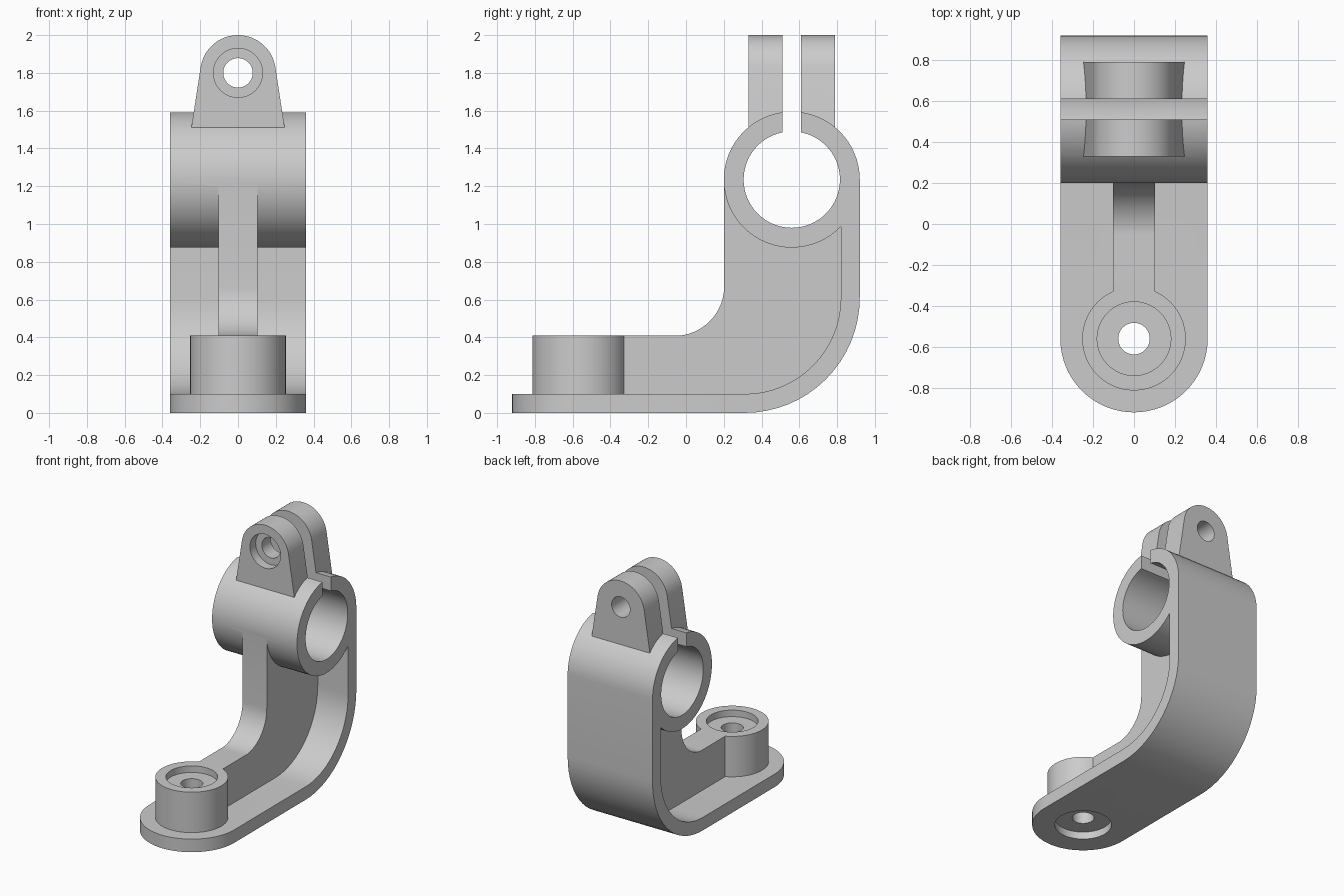
import bpy, bmesh
from math import cos, sin, radians, atan2, degrees, sqrt

if "Cube" in bpy.data.objects:
    bpy.data.objects.remove(bpy.data.objects["Cube"])


def arc(cu, cv, r, a0, a1, full=64):
    """Points of an arc, angles in degrees."""
    n = max(2, round(abs(a1 - a0) / 360 * full))
    return [(cu + r * cos(radians(a0 + (a1 - a0) * i / n)),
             cv + r * sin(radians(a0 + (a1 - a0) * i / n))) for i in range(n + 1)]


def prism(name, pts, axis, lo, hi):
    """Extrude a 2D outline along an axis; outline is (y,z), (x,z) or (x,y)."""
    place = {'X': lambda u, v, w: (w, u, v),
             'Y': lambda u, v, w: (u, w, v),
             'Z': lambda u, v, w: (u, v, w)}[axis]
    bm = bmesh.new()
    a = [bm.verts.new(place(u, v, lo)) for u, v in pts]
    b = [bm.verts.new(place(u, v, hi)) for u, v in pts]
    bm.faces.new(a)
    bm.faces.new(b[::-1])
    for i in range(len(pts)):
        j = (i + 1) % len(pts)
        bm.faces.new((a[i], b[i], b[j], a[j]))
    bmesh.ops.recalc_face_normals(bm, faces=bm.faces)
    me = bpy.data.meshes.new(name)
    bm.to_mesh(me)
    bm.free()
    ob = bpy.data.objects.new(name, me)
    bpy.context.collection.objects.link(ob)
    return ob


def cylinder(name, cu, cv, r, axis, lo, hi):
    return prism(name, arc(cu, cv, r, 0, 360)[:-1], axis, lo, hi)


def combine(target, tool, operation):
    tool.hide_render = True
    mod = target.modifiers.new(tool.name, 'BOOLEAN')
    mod.object, mod.operation, mod.solver = tool, operation, 'EXACT'
    bpy.context.view_layer.objects.active = target
    bpy.ops.object.modifier_apply(modifier=mod.name)
    bpy.data.objects.remove(tool)


W = 0.36                    # half width, also the clamp ring radius
RY, RZ = 0.56, 1.235        # clamp ring centre
FY = -0.56                  # foot centre

# Curved strap and clamp ring as one side profile
meet = 360 - degrees(atan2(sqrt(W**2 - 0.26**2), 0.26))
side = ([(-1.0, 0)] + arc(0.31, 0.61, 0.61, -90, 0)
        + arc(RY, RZ, W, 0, meet)
        + arc(0.31, 0.61, 0.51, 0, -90) + [(-1.0, 0.10)])
bracket = prism("clamp_bracket", side, 'X', -0.5, 0.5)

# Plan outline trims the width and rounds the foot
plan = arc(0, FY, W, 180, 360) + [(W, 1.5), (-W, 1.5)]
combine(bracket, prism("plan_outline", plan, 'Z', -0.5, 2.5), 'INTERSECT')

# Central rib with a fillet in the inner corner
rib = ([(-0.5, 0.05)] + arc(0.31, 0.61, 0.56, -90, 0) + [(0.87, RZ), (0.202, RZ)]
       + arc(-0.06, 0.67, 0.262, 0, -90) + [(-0.5, 0.41)])
rib[-2] = (rib[-2][0], 0.41)
combine(bracket, prism("rib", rib, 'X', -0.1025, 0.1025), 'UNION')

# Foot boss
combine(bracket, cylinder("foot_boss", 0, FY, 0.253, 'Z', 0.05, 0.41), 'UNION')

# Tapered clamping ears, split by the slot below
ear = arc(0, 1.8, 0.2, 8.8, 171.2) + [(-0.264, 1.4), (0.264, 1.4)]
combine(bracket, prism("ears", ear, 'Y', 0.33, 0.79), 'UNION')

# Bore, slot, bolt holes and counterbores
slot = [(0.51, RZ), (0.61, RZ), (0.61, 2.2), (0.51, 2.2)]
for cutter in (
        cylinder("bore", RY, RZ, 0.255, 'X', -0.6, 0.6),
        prism("slot", slot, 'X', -0.6, 0.6),
        cylinder("ear_hole", 0, 1.8, 0.078, 'Y', 0.2, 1.0),
        cylinder("ear_counterbore", 0, 1.8, 0.13, 'Y', 0.2, 0.40),
        cylinder("foot_hole", 0, FY, 0.077, 'Z', -0.2, 0.6),
        cylinder("foot_counterbore", 0, FY, 0.18, 'Z', 0.36, 0.6),
        cylinder("foot_underside_recess", 0, FY, 0.20, 'Z', -0.2, 0.057)):
    combine(bracket, cutter, 'DIFFERENCE')

# Smooth curves, crisp edges
bpy.ops.object.select_all(action='DESELECT')
bracket.select_set(True)
bpy.context.view_layer.objects.active = bracket
bpy.ops.object.shade_smooth_by_angle(angle=radians(25))
